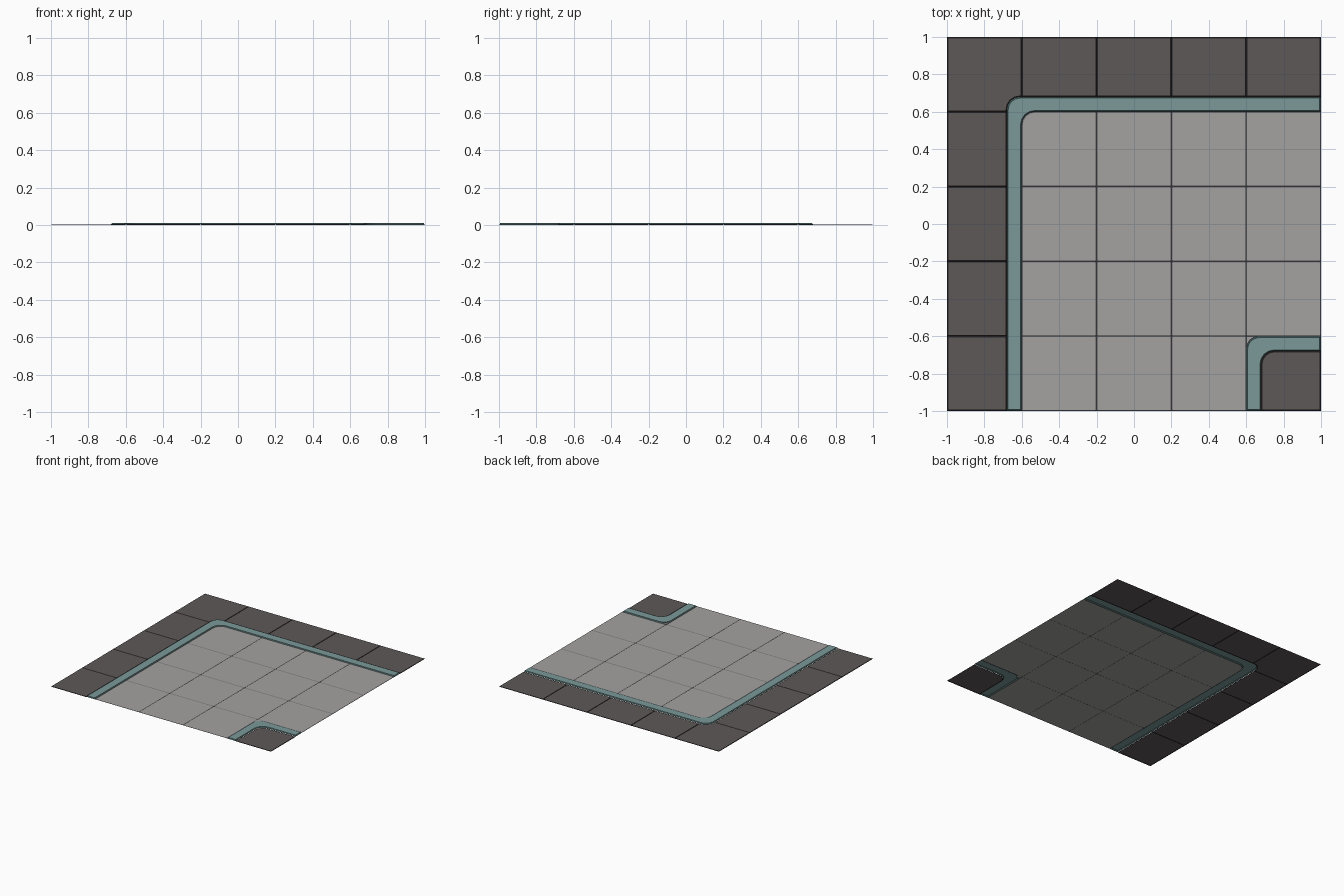
import bpy, bmesh, math

if "Cube" in bpy.data.objects:
    bpy.data.objects.remove(bpy.data.objects["Cube"])


def material(name, rgb):
    m = bpy.data.materials.new(name)
    lin = [(c / 255 / 12.92 if c < 11 else ((c / 255 + 0.055) / 1.055) ** 2.4) for c in rgb]
    m.diffuse_color = (*lin, 1)
    m.use_nodes = True
    m.node_tree.nodes["Principled BSDF"].inputs["Base Color"].default_value = m.diffuse_color
    return m


DARK = material("dark slab", (94, 88, 88))
DARK_JOINT = material("dark joint", (38, 34, 34))
GREY = material("light slab", (164, 162, 160))
GREY_JOINT = material("light joint", (112, 110, 112))
TEAL = material("teal curb", (124, 153, 153))
TEAL_EDGE = material("teal curb edge", (74, 98, 98))


def arc(cx, cy, r, a0, a1, n=4):
    """Points on a circular arc, angles in degrees."""
    return [(cx + r * math.cos(math.radians(a0 + (a1 - a0) * i / n)),
             cy + r * math.sin(math.radians(a0 + (a1 - a0) * i / n))) for i in range(n + 1)]


def rect(x0, y0, x1, y1):
    return [(x0, y0), (x1, y0), (x1, y1), (x0, y1)]


def slabs(name, outlines, low, high, rim, top_mat, rim_mat):
    """Open sheet: each outline gets a sloped rim and a raised flat top."""
    bm = bmesh.new()
    for pts in outlines:
        face = bm.faces.new([bm.verts.new((x, y, low)) for x, y in pts])
        face.normal_update()
        if face.normal.z < 0:
            face.normal_flip()
        sides = bmesh.ops.inset_individual(bm, faces=[face], thickness=rim,
                                           use_even_offset=True)["faces"]
        for f in sides:
            f.material_index = 1
        face.material_index = 0
        for v in face.verts:
            v.co.z = high
    me = bpy.data.meshes.new(name)
    bm.to_mesh(me)
    bm.free()
    me.materials.append(top_mat)
    me.materials.append(rim_mat)
    ob = bpy.data.objects.new(name, me)
    bpy.context.collection.objects.link(ob)


R = 0.07
steps = [-1, -0.6, -0.2, 0.2, 0.6, 1]

# Dark border slabs: back row, left column, rounded back-left corner
back = [rect(steps[i], 0.68, steps[i + 1], 1) for i in range(1, 5)]
left = [rect(-1, steps[i], -0.68, steps[i + 1]) for i in range(4)]
corner = [(-1, 0.6), (-0.68, 0.6)] + arc(-0.68 + R, 0.68 - R, R, 180, 90) + \
         [(-0.6, 0.68), (-0.6, 1), (-1, 1)]
slabs("border_slabs", back + left + [corner], 0, 0.004, 0.007, DARK, DARK_JOINT)

# Dark slab in the front-right corner
front_corner = [(1, -1), (1, -0.68)] + arc(0.68 + R, -0.68 - R, R, 90, 180) + [(0.68, -1)]
slabs("corner_slab", [front_corner], 0, 0.004, 0.007, DARK, DARK_JOINT)

# Light paving grid, with the back-left slab rounded
paving = []
for i in range(1, 5):
    for j in range(4):
        if (i, j) == (4, 0):
            continue                      # place of the front-right corner
        x0, x1, y0, y1 = steps[i], steps[i + 1], steps[j], steps[j + 1]
        if (i, j) == (1, 3):
            paving.append([(x0, y0), (x1, y0), (x1, y1)] + arc(x0 + R, y1 - R, R, 90, 180))
        else:
            paving.append(rect(x0, y0, x1, y1))
# Small wedge outside the rounded front-right curb
paving_wedge = [(0.6, -0.6)] + arc(0.6 + R, -0.6 - R, R, 180, 90)
slabs("paving_slabs", paving, 0.003, 0.006, 0.005, GREY, GREY_JOINT)
slabs("paving_wedge", [paving_wedge], 0.003, 0.006, 0.001, GREY, GREY_JOINT)


# Raised teal curbs following both rounded corners
def curb(name, x, y, width):
    """Outer corner at (x, y); runs right to x=1 and forward to y=-1."""
    xi, yi = x + width, y - width
    pts = [(x, -1)] + arc(x + R, y - R, R, 180, 90) + [(1, y), (1, yi)] + \
        arc(xi + R, yi - R, R, 90, 180) + [(xi, -1)]
    slabs(name, [pts], 0.002, 0.01, 0.007, TEAL, TEAL_EDGE)


curb("long_curb", -0.68, 0.68, 0.08)
curb("corner_curb", 0.6, -0.6, 0.08)
